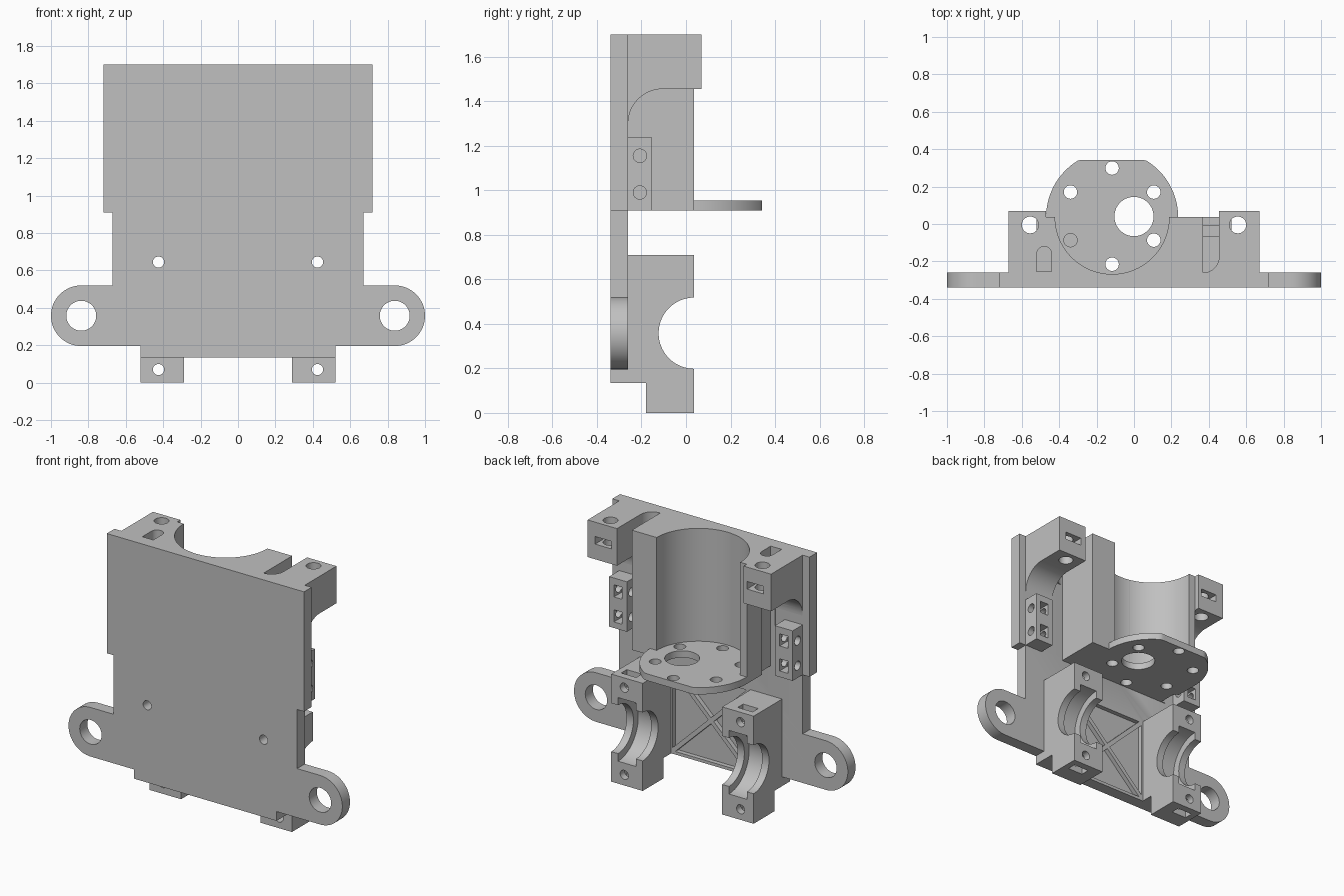
import bpy, bmesh, math

if "Cube" in bpy.data.objects:
    bpy.data.objects.remove(bpy.data.objects["Cube"])

grey = bpy.data.materials.new("plain grey")
grey.use_nodes = True
COLOUR = (0.53, 0.53, 0.53, 1)
grey.diffuse_color = COLOUR
grey.node_tree.nodes["Principled BSDF"].inputs["Base Color"].default_value = COLOUR

# Order of (profile u, profile v, depth) as x, y, z for each extrusion axis
PLACE = {"x": lambda u, v, d: (d, u, v),
         "y": lambda u, v, d: (u, d, v),
         "z": lambda u, v, d: (u, v, d)}


def prism(name, points, axis, lo, hi):
    """Extrude a flat outline along an axis."""
    bm = bmesh.new()
    ends = [[bm.verts.new(PLACE[axis](u, v, d)) for u, v in points] for d in (lo, hi)]
    bm.faces.new(ends[0])
    bm.faces.new(ends[1])
    n = len(points)
    for i in range(n):
        j = (i + 1) % n
        bm.faces.new((ends[0][i], ends[0][j], ends[1][j], ends[1][i]))
    bmesh.ops.recalc_face_normals(bm, faces=bm.faces)
    mesh = bpy.data.meshes.new(name)
    bm.to_mesh(mesh)
    bm.free()
    mesh.materials.append(grey)
    ob = bpy.data.objects.new(name, mesh)
    bpy.context.collection.objects.link(ob)
    return ob


def arc(cu, cv, r, start, end, steps=24):
    angles = [math.radians(start + (end - start) * i / steps) for i in range(steps + 1)]
    return [(cu + r * math.cos(a), cv + r * math.sin(a)) for a in angles]


def box(name, x, y, z):
    x0, x1 = sorted(x)
    return prism(name, [(x0, y[0]), (x1, y[0]), (x1, y[1]), (x0, y[1])], "z", *z)


def rod(axis, u, v, r, lo, hi, steps=32):
    return prism("cutter", arc(u, v, r, 0, 360, steps)[:-1], axis, lo, hi)


def slot(x, y, z):
    return box("cutter", x, y, z)


def cut(ob, cutters):
    """Subtract every cutter, bake the result and discard the cutters."""
    for c in cutters:
        c.hide_render = True
        mod = ob.modifiers.new("cut", "BOOLEAN")
        mod.operation, mod.solver, mod.object = "DIFFERENCE", "EXACT", c
    graph = bpy.context.evaluated_depsgraph_get()
    graph.update()
    mesh = bpy.data.meshes.new_from_object(ob.evaluated_get(graph))
    ob.modifiers.clear()
    ob.data = mesh
    for c in cutters:
        bpy.data.objects.remove(c)
    return ob


SIDES = {"left": 1, "right": -1}
FRONT, BACK, RIM = -0.34, -0.26, 0.037
TOP, FLOOR, SHELF = 1.70, 0.91, 0.955
MX, MR = -0.117, 0.305
EAR_X, EAR_R, AXLE_Z, BOLT_X = 0.838, 0.162, 0.358, 0.425
parts = []


def motor_bay():
    return rod("z", MX, RIM, MR, SHELF, TOP + 0.1, 96)


def shelf_holes():
    """Shaft opening and ring of screw holes."""
    holes = [rod("z", 0, 0.04, 0.105, 0.8, 1.1, 48)]
    for px, py in arc(MX, 0.042, 0.257, 30, 330, 5):
        holes.append(rod("z", px, py, 0.036, 0.8, 1.1, 24))
    return holes


def side_pocket():
    """Round-ended upright channel beside the motor bay."""
    outline = [(-0.52, -0.255), (-0.44, -0.255)] + arc(-0.48, -0.16, 0.04, 0, 180, 12)
    return prism("cutter", outline, "z", FLOOR - 0.1, TOP + 0.1)


# Back plate with mounting ears
half = [(0.72, TOP), (0.72, FLOOR), (0.67, FLOOR), (0.67, AXLE_Z + EAR_R)]
half += arc(EAR_X, AXLE_Z, EAR_R, 90, -90, 32)
half += [(0.52, AXLE_Z - EAR_R), (0.52, 0.135)]
outline = half + [(-x, z) for x, z in reversed(half)]
plate = prism("back_plate", outline, "y", FRONT, BACK)
cutters = [motor_bay(), slot((-0.28, 0.28), (BACK - 0.03, 0), (0.155, 0.70))]
for s in SIDES.values():
    cutters.append(rod("y", s * EAR_X, AXLE_Z, 0.08, -0.5, 0, 48))
    cutters.append(rod("y", s * BOLT_X, 0.645, 0.03, -0.5, 0))
parts.append(cut(plate, cutters))

# Crossed ribs in the recess of the plate
for name, s in SIDES.items():
    w = 0.02
    rib = [(-s * 0.28, 0.155), (-s * (0.28 - w), 0.155), (s * 0.28, 0.70 - w),
           (s * 0.28, 0.70), (s * (0.28 - w), 0.70), (-s * 0.28, 0.155 + w)]
    parts.append(prism(f"{name}_cross_rib", rib, "y", BACK - 0.03, BACK))

# Motor cradle
cradle = box("motor_cradle", (-0.47, 0.37), (BACK, RIM), (FLOOR, TOP))
parts.append(cut(cradle, [motor_bay(), side_pocket()] + shelf_holes()))

# Motor shelf: half disc with a flat far edge
rim = [(x, min(y, 0.342)) for x, y in arc(MX, RIM, 0.353, 0, 180, 64)]
parts.append(cut(prism("motor_shelf", rim, "z", FLOOR, SHELF), shelf_holes()))

# Parts on both sides
for name, s in SIDES.items():
    # Top lug on a curved bracket, with screw hole and nut slot
    lug = arc(-0.105, 1.3, 0.155, 180, 90, 16)
    lug += [(0.07, 1.455), (0.07, TOP), (BACK, TOP)]
    inner = 0.455 if s > 0 else 0.47
    lo, hi = sorted((s * inner, s * 0.67))
    cutters = [rod("z", s * 0.555, -0.005, 0.045, 1.2, 1.8),
               slot((s * 0.495, s * 0.615), (-0.06, 0.1), (1.555, 1.605))]
    if s < 0:
        cutters.append(side_pocket())
    parts.append(cut(prism(f"{name}_top_lug", lug, "x", lo, hi), cutters))

    # Small belt anchor with cross holes and slots
    anchor = box(f"{name}_anchor_block", (s * 0.54, s * 0.67), (BACK, -0.155), (FLOOR, 1.24))
    cutters = []
    for z in (0.99, 1.155):
        cutters.append(rod("x", -0.207, z, 0.03, -1, 1, 24))
        cutters.append(slot((s * 0.575, s * 0.635), (-0.235, -0.1), (z - 0.04, z + 0.04)))
    parts.append(cut(anchor, cutters))

    # Bearing holder: half-round seat with a wider groove inside
    side = [(BACK, 0.135), (-0.18, 0.135), (-0.18, 0), (RIM, 0), (RIM, 0.71), (BACK, 0.71)]
    lo, hi = sorted((s * 0.29, s * 0.52))
    holder = prism(f"{name}_bearing_holder", side, "x", lo, hi)
    g0, g1 = sorted((s * 0.34, s * 0.47))
    cutters = [rod("x", RIM, AXLE_Z, 0.16, -1, 1, 64),
               rod("x", RIM, AXLE_Z, 0.21, g0, g1, 64)]
    for z, z0, z1 in ((0.645, 0.595, 0.8), (0.07, -0.1, 0.12)):
        cutters.append(rod("y", s * BOLT_X, z, 0.03, -0.5, 0.2))
        cutters.append(slot((s * 0.37, s * 0.48), (-0.068, -0.01), (z0, z1)))
    parts.append(cut(holder, cutters))

# Rounded corner between the left lug and the plate
corner = arc(0.37, -0.175, 0.085, -90, 0, 12) + [(0.455, BACK)]
parts.append(prism("left_lug_fillet", corner, "z", 1.455, TOP))

# Smooth round walls, keep edges crisp
bpy.ops.object.select_all(action="DESELECT")
for ob in parts:
    ob.select_set(True)
bpy.context.view_layer.objects.active = parts[0]
bpy.ops.object.shade_smooth_by_angle(angle=math.radians(30))
